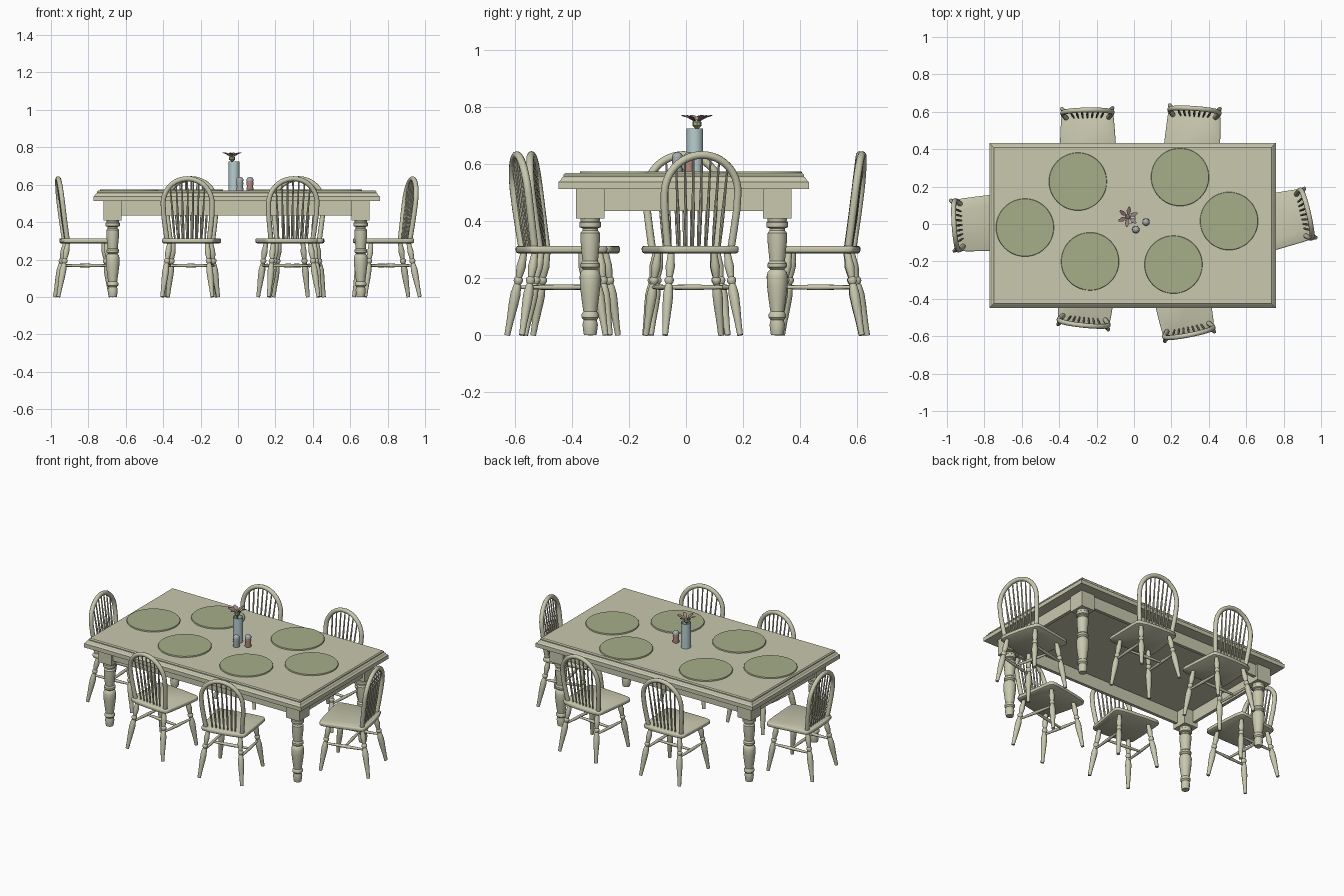
import bpy, bmesh, math
from mathutils import Vector, Matrix

if "Cube" in bpy.data.objects:
    bpy.data.objects.remove(bpy.data.objects["Cube"])

def mat(name, rgb):
    m = bpy.data.materials.new(name)
    m.diffuse_color = (*rgb, 1)
    m.use_nodes = True
    m.node_tree.nodes["Principled BSDF"].inputs["Base Color"].default_value = m.diffuse_color
    return m

WOOD = mat("olive_wood", (0.58, 0.58, 0.43))
MAT = mat("placemat_green", (0.38, 0.42, 0.25))
GLASS = mat("blue_glass", (0.48, 0.62, 0.63))
GREY = mat("grey", (0.38, 0.42, 0.44))
BROWN = mat("red_brown", (0.45, 0.27, 0.22))
PETAL = mat("petal", (0.36, 0.22, 0.22))
LEAF = mat("leaf", (0.36, 0.42, 0.22))

def add(name, data, matrix=Matrix()):
    ob = bpy.data.objects.new(name, data)
    bpy.context.collection.objects.link(ob)
    ob.matrix_world = matrix
    return ob

def finish(bm, name, material, angle=None):
    bmesh.ops.recalc_face_normals(bm, faces=bm.faces)
    me = bpy.data.meshes.new(name)
    bm.to_mesh(me)
    bm.free()
    me.materials.append(material)
    if angle:
        me.shade_smooth()
        me.set_sharp_from_angle(angle=math.radians(angle))
    return me

def stack(name, loops, material, angle=None):
    """Join equal-length rings of points into a closed solid."""
    bm = bmesh.new()
    rings = [[bm.verts.new(p) for p in l] for l in loops]
    n = len(rings[0])
    for a, b in zip(rings, rings[1:]):
        for i in range(n):
            j = (i + 1) % n
            bm.faces.new((a[i], a[j], b[j], b[i]))
    bm.faces.new(rings[0])
    bm.faces.new(rings[-1])
    return finish(bm, name, material, angle)

def turned(name, profile, a, b, material=WOOD, n=16):
    """Lathe a (fraction, radius) profile along the line a-b."""
    a, b = Vector(a), Vector(b)
    q = (b - a).to_track_quat('Z', 'Y')
    loops = [[a.lerp(b, t) + q @ Vector((r * math.cos(k * math.tau / n), r * math.sin(k * math.tau / n), 0))
              for k in range(n)] for t, r in profile]
    return stack(name, loops, material, 40)

def rect(hx, hy, z):
    return [(-hx, -hy, z), (hx, -hy, z), (hx, hy, z), (-hx, hy, z)]

def box(name, hx, hy, z0, z1):
    return stack(name, [rect(hx, hy, z0), rect(hx, hy, z1)], WOOD)

# Table: moulded top, aprons, turned legs with square blocks
T = Matrix.Translation((-0.007, -0.008, 0))
edge = [(0, .512), (0, .537), (.008, .543), (.012, .552), (.018, .556), (.018, .562), (.024, .568)]
add("table_top", stack("table_top", [rect(.765 - i, .44 - i, z) for i, z in edge], WOOD), T)
long_apron = box("long_apron", .63, .01, .436, .514)
short_apron = box("short_apron", .01, .3, .436, .514)
block = box("leg_block", .048, .05, .41, .513)
leg_profile = [(0, .022), (.03, .024), (.09, .027), (.13, .023), (.15, .03), (.18, .03), (.2, .024),
               (.3, .030), (.42, .036), (.5, .037), (.54, .033), (.56, .025), (.58, .034), (.61, .034),
               (.63, .027), (.7, .03), (.8, .034), (.87, .034), (.89, .027), (.91, .027), (.92, .038),
               (.96, .038), (.97, .033), (1, .035)]
table_leg = turned("table_leg", leg_profile, (0, 0, 0), (0, 0, .412), n=24)
for s in (-1, 1):
    add("long_apron", long_apron, T @ Matrix.Translation((0, s * .353, 0)))
    add("short_apron", short_apron, T @ Matrix.Translation((s * .688, 0, 0)))
    for u in (-1, 1):
        M = T @ Matrix.Translation((s * .663, u * .328, 0))
        add("leg_block", block, M)
        add("table_leg", table_leg, M)

# Chair parts, back towards +y
chair = []

half = [(.06, -.145), (.11, -.143), (.14, -.138), (.152, -.125), (.153, -.1), (.148, 0), (.142, .1),
        (.139, .125), (.128, .137), (.08, .146)]
outline = half + [(0, .149)] + [(-x, y) for x, y in reversed(half)]
seat_layers = [(.95, .287), (.99, .291), (1, .298), (1, .306), (.985, .311), (.96, .313)]
chair.append(("seat", stack("seat", [[(x * k, y * k, z) for x, y in outline] for k, z in seat_layers], WOOD, 40)))

def back_y(z):
    t = (z - .3) / .335
    return .116 + .05 * t - .008 * t * t

# Bent hoop
pts = [(.113, .3), (.122, .37), (.13, .44)]
pts += [(.132 * math.cos(a), .5 + .132 * math.sin(a)) for a in (k * math.pi / 24 for k in range(25))]
pts += [(-x, z) for x, z in reversed(pts[:3])]
cu = bpy.data.curves.new("back_hoop", 'CURVE')
cu.dimensions = '3D'
cu.bevel_depth = .0135
cu.bevel_resolution = 3
cu.materials.append(WOOD)
sp = cu.splines.new('POLY')
sp.points.add(len(pts) - 1)
for p, (x, z) in zip(sp.points, pts):
    p.co = (x, back_y(z), z, 1)
chair.append(("back_hoop", cu))

# Spindles fanning up to the hoop
for i in range(-3, 4):
    x1 = i * .031
    z1 = .5 + math.sqrt(.132 ** 2 - x1 ** 2)
    prof = [(0, .004), (.25, .006), (.4, .0065), (.6, .005), (1, .0035)]
    chair.append(("spindle", turned("spindle", prof, (i * .024, .116, .305), (x1, back_y(z1), z1), n=8)))

# Splayed legs and H stretcher
cl = [(0, .010), (.15, .012), (.35, .0165), (.48, .018), (.58, .014), (.61, .011), (.64, .016), (.67, .016),
      (.69, .011), (.75, .014), (.82, .0165), (.88, .014), (1, .011)]
st = [(0, .006), (.25, .008), (.5, .010), (.75, .008), (1, .006)]
def leg_line(s, rear):
    return (Vector((s * .135, .166 if rear else -.133, 0)), Vector((s * .1, .112 if rear else -.092, .295)))
for s in (-1, 1):
    ends = []
    for rear in (0, 1):
        a, b = leg_line(s, rear)
        chair.append(("rear_leg" if rear else "front_leg", turned("chair_leg", cl, a, b)))
        ends.append(a.lerp(b, .57))
    chair.append(("side_stretcher", turned("side_stretcher", st, *ends, n=12)))
chair.append(("cross_stretcher", turned("cross_stretcher", st, (-.115, .013, .168), (.115, .013, .168), n=12)))

# Six chairs: rear position and facing angle
for x, y, ang in [(-.25, .632, 91), (.326, .64, 86), (-.984, -.01, 184),
                  (.955, .0615, 13), (-.273, -.564, 264), (.30, -.615, 281)]:
    a = math.radians(ang)
    M = Matrix.Translation((x - .18 * math.cos(a), y - .18 * math.sin(a), 0)) @ Matrix.Rotation(a - math.pi / 2, 4, 'Z')
    for name, data in chair:
        add(name, data, M)

# Placemats
disc = turned("placemat", [(0, .155), (.6, .155), (1, .153)], (0, 0, .567), (0, 0, .575), MAT, 48)
for x, y in [(-.3, .227), (.246, .251), (-.583, -.019), (.508, .016), (-.235, -.2), (.211, -.217)]:
    add("placemat", disc, Matrix.Translation((x, y, 0)))

# Vase with open rim
add("vase", turned("vase", [(0, .029), (1, .029), (1, .025), (.1, .025)], (-.021, .031, .567), (-.021, .031, .725), GLASS, 24))

# Flower: stem, bud and petals
C = Vector((-.032, .038, .745))
add("stem", turned("stem", [(0, .004), (1, .004)], (-.021, .031, .59), C, LEAF, 8))
add("bud", turned("bud", [(0, .006), (.3, .016), (.7, .016), (1, .006)], C - Vector((0, 0, .02)), C + Vector((0, 0, .012)), LEAF, 8))
bm = bmesh.new()
for k in range(6):
    R = Matrix.Translation(C) @ Matrix.Rotation(k * math.tau / 6 + .4, 4, 'Z')
    v = [bm.verts.new(R @ Vector(p)) for p in
         [(.005, 0, .004), (.032, -.012, .024), (.054, -.004, .028), (.054, .004, .026), (.032, .012, .02)]]
    bm.faces.new(v)
petals = add("petals", finish(bm, "petals", PETAL))
petals.modifiers.new("thickness", 'SOLIDIFY').thickness = .002

# Salt and pepper shakers
body = [(0, .018), (.1, .02), (.45, .016), (.7, .019), (1, .017)]
cap = [(0, .019), (.4, .019), (.8, .013), (1, .005)]
for x, y, m, name in [(.01, -.03, GREY, "salt"), (.064, .01, BROWN, "pepper")]:
    add(name + "_shaker", turned(name, body, (x, y, .567), (x, y, .622), m))
    add(name + "_cap", turned(name + "_cap", cap, (x, y, .621), (x, y, .642), GREY))
